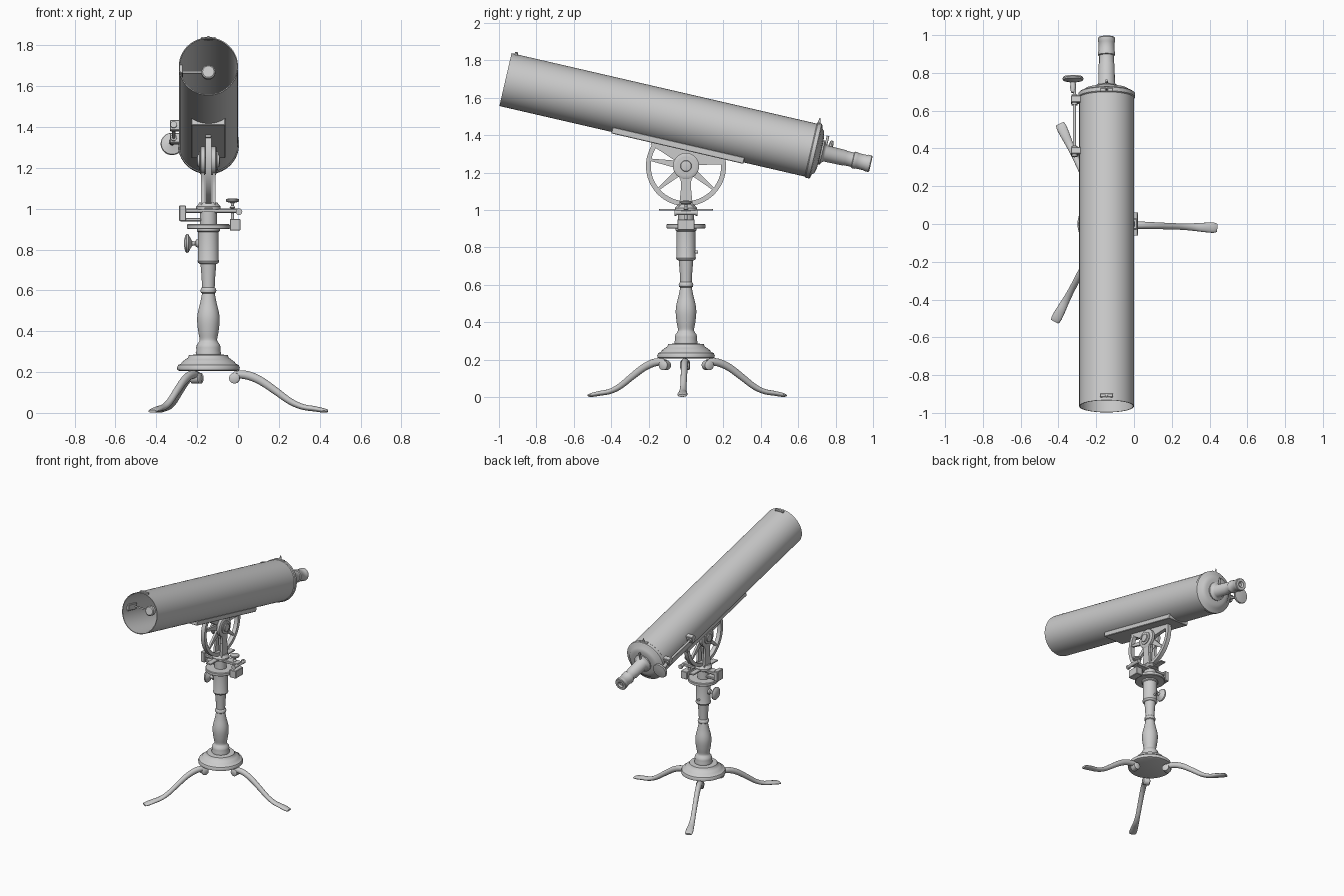
import bpy, bmesh, math
from mathutils import Matrix, Vector

AX = -0.145                                   # x of the column and tube axis
I = Matrix.Identity(4)
COL = Matrix.Translation((AX, 0, 0))          # column frame, z up
# tube frame: x across, y downwards, z from the open end to the eyepiece
TUBE = Matrix.Translation((AX, -0.965, 1.697)) @ Matrix.Rotation(math.radians(-103), 4, 'X')
ALONG_X = Matrix.Rotation(math.radians(90), 4, 'Y')
ALONG_Y = Matrix.Rotation(math.radians(-90), 4, 'X')


def at(x, y, z):
    return Matrix.Translation((x, y, z))


def finish(name, bm, m=I, angle=38):
    bmesh.ops.remove_doubles(bm, verts=bm.verts, dist=1e-5)
    bmesh.ops.recalc_face_normals(bm, faces=bm.faces)
    me = bpy.data.meshes.new(name)
    bm.to_mesh(me)
    bm.free()
    me.transform(m)
    me.shade_smooth()
    me.set_sharp_from_angle(angle=math.radians(angle))
    ob = bpy.data.objects.new(name, me)
    bpy.context.collection.objects.link(ob)
    return ob


def skin(bm, rings, closed=False):
    n = len(rings[0])
    vs = [[bm.verts.new(p) for p in r] for r in rings]
    for i in range(len(vs) if closed else len(vs) - 1):
        a, b = vs[i], vs[(i + 1) % len(vs)]
        for j in range(n):
            k = (j + 1) % n
            bm.faces.new((a[j], a[k], b[k], b[j]))
    if not closed:
        bm.faces.new(vs[0])
        bm.faces.new(vs[-1])


def lathe(name, prof, m=I, seg=32, closed=False):
    bm = bmesh.new()
    skin(bm, [[(r * math.cos(2 * math.pi * j / seg), r * math.sin(2 * math.pi * j / seg), z)
               for j in range(seg)] for r, z in prof], closed)
    return finish(name, bm, m)


def rod(name, r, z0, z1, m=I, seg=24):
    return lathe(name, [(r, z0), (r, z1)], m, seg)


def box(name, lo, hi, m=I, bevel=0.003):
    bm = bmesh.new()
    lo, hi = Vector(lo), Vector(hi)
    bmesh.ops.create_cube(bm, size=1, matrix=Matrix.Translation((lo + hi) / 2)
                          @ Matrix.Diagonal((*(hi - lo), 1)))
    if bevel:
        bmesh.ops.bevel(bm, geom=bm.edges[:], offset=bevel, segments=1, affect='EDGES')
    return finish(name, bm, m, 30)


def prism(name, pts, x0, x1, m=I):            # outline in y, z extruded along x
    bm = bmesh.new()
    skin(bm, [[(x, y, z) for y, z in pts] for x in (x0, x1)])
    return finish(name, bm, m)


def spline(pts, steps=5):                     # smooth path through the given rows
    pts = [Vector(p) for p in pts]
    p = [pts[0]] + pts + [pts[-1]]
    out = []
    for i in range(1, len(p) - 2):
        for k in range(steps):
            t = k / steps
            a, b, c, d = p[i - 1:i + 3]
            out.append(0.5 * (2 * b + (c - a) * t + (2 * a - 5 * b + 4 * c - d) * t * t
                              + (3 * b - a - 3 * c + d) * t ** 3))
    return out + [pts[-1]]


# --- pillar -------------------------------------------------------------
lathe("base_plate", [(0.14, 0.205), (0.152, 0.21), (0.154, 0.222), (0.148, 0.235), (0.135, 0.24),
                     (0.128, 0.25), (0.112, 0.262), (0.1, 0.27), (0.095, 0.283), (0.062, 0.286)], COL, 48)
bulge = spline([(0.048, 0.345), (0.043, 0.36), (0.05, 0.40), (0.055, 0.45), (0.052, 0.49),
                (0.04, 0.54), (0.031, 0.585)], 4)
lathe("pillar", [(0.06, 0.283), (0.062, 0.295), (0.058, 0.305), (0.06, 0.32), (0.056, 0.335)]
      + [tuple(p) for p in bulge]
      + [(0.037, 0.59), (0.039, 0.6), (0.036, 0.61), (0.031, 0.615), (0.033, 0.66), (0.039, 0.735)], COL)
lathe("pillar_sleeve", [(0.042, 0.73), (0.05, 0.735), (0.053, 0.743), (0.05, 0.752),
                        (0.05, 0.885), (0.056, 0.89), (0.056, 0.905)], COL)
lathe("clamp_knob", [(0.02, 0.048), (0.018, 0.06), (0.009, 0.066), (0.012, 0.08), (0.03, 0.09), (0.045, 0.098),
                     (0.047, 0.106), (0.038, 0.114), (0.015, 0.119)],
      at(AX, 0, 0.83) @ Matrix.Rotation(math.radians(-90), 4, 'Y'))
rod("sleeve_screw", 0.008, 0.04, 0.065, at(AX, 0, 0.775) @ ALONG_Y, 12)

# --- three cabriole legs: radius, height, half width, half thickness ------
leg = spline([(0.125, 0.185, 0.02, 0.016), (0.16, 0.188, 0.02, 0.02), (0.205, 0.18, 0.019, 0.021),
              (0.26, 0.155, 0.018, 0.02), (0.33, 0.107, 0.017, 0.018), (0.40, 0.057, 0.017, 0.016),
              (0.46, 0.03, 0.02, 0.014), (0.52, 0.02, 0.025, 0.013), (0.565, 0.012, 0.027, 0.011),
              (0.585, 0.008, 0.022, 0.007)])
for n, deg in enumerate((-2, 115, -118), 1):
    turn = COL @ Matrix.Rotation(math.radians(deg), 4, 'Z')
    bm = bmesh.new()
    rings = []
    for i, (r, z, w, h) in enumerate(leg):
        a, b = leg[max(i - 1, 0)], leg[min(i + 1, len(leg) - 1)]
        t = Vector((b[0] - a[0], b[1] - a[1])).normalized()
        ring = []
        for j in range(16):
            u = 2 * math.pi * j / 16
            o = h * math.sin(u)
            ring.append((r - t.y * o, w * math.cos(u), max(z + t.x * o, 0)))
        rings.append(ring)
    skin(bm, rings)
    finish(f"leg_{n}", bm, turn, 50)
    lathe(f"leg_scroll_{n}", [(0.018, -0.026), (0.026, -0.021), (0.026, 0.021), (0.018, 0.026)],
          turn @ at(0.128, 0, 0.17) @ ALONG_Y, 24)

# --- azimuth head ---------------------------------------------------------
lathe("azimuth_disc", [(0.1, 0.9), (0.105, 0.904), (0.105, 0.921), (0.1, 0.925)], COL, 48)
rod("azimuth_spindle", 0.042, 0.92, 0.985, COL)
box("azimuth_arm", (-0.28, -0.028, 0.98), (0.015, 0.028, 1.0))
box("arm_end_block", (-0.288, -0.035, 0.94), (-0.255, 0.035, 1.015))
box("lower_arm", (-0.285, -0.02, 0.938), (-0.18, 0.02, 0.955))
box("tangent_bar", (-0.165, -0.145, 0.996), (-0.125, 0.145, 1.006), bevel=0.002)
lathe("fork_foot", [(0.06, 0.995), (0.06, 1.01), (0.05, 1.02), (0.045, 1.03)], COL)
box("screw_block", (-0.04, -0.045, 0.893), (0.012, 0.045, 0.95))
rod("worm_screw", 0.012, -0.062, 0.062, at(0.008, 0, 0.985) @ ALONG_Y, 16)
for s in (-1, 1):
    rod("worm_cap", 0.016, 0.05 * s, 0.062 * s, at(0.005, 0, 0.985) @ ALONG_Y, 16)
lathe("slow_motion_knob", [(0.008, 0.94), (0.008, 1.0), (0.014, 1.005), (0.007, 1.015), (0.009, 1.028),
                           (0.03, 1.034), (0.033, 1.042), (0.03, 1.048), (0.01, 1.05)], at(-0.027, 0, 0), 24)

# --- altitude fork and toothed wheel ----------------------------------------
HUB = at(AX, 0, 1.235)
half = [(0.042, -0.235), (0.034, -0.19), (0.027, -0.12), (0.028, -0.08), (0.04, -0.05), (0.05, 0)]
for s in (-1, 1):
    prism("fork_blade", half + [(-y, z) for y, z in reversed(half)], 0.02 * s, 0.036 * s, HUB)
    flip = HUB @ Matrix.Rotation(math.radians(90 * s), 4, 'Y')
    lathe("fork_hub", [(0.07, 0.016), (0.07, 0.036), (0.064, 0.04), (0.046, 0.04), (0.046, 0.046),
                       (0.03, 0.047), (0.028, 0.054), (0.012, 0.056)], flip)
bm = bmesh.new()
rim = []
for i in range(49):
    a = math.radians(145 + 227 * i / 48)
    rim.append([(x, r * math.cos(a), r * math.sin(a))
                for x, r in ((-0.015, 0.188), (0.015, 0.188), (0.015, 0.214), (-0.015, 0.214))])
skin(bm, rim)
finish("altitude_wheel_rim", bm, HUB)
for deg in (170, 220, 270, 320):
    prism("wheel_spoke", [(0.03, -0.022), (0.195, -0.006), (0.195, 0.006), (0.03, 0.022)], -0.008, 0.008,
          HUB @ Matrix.Rotation(math.radians(deg), 4, 'X'))
prism("wheel_bracket", [(-0.19, 0.115), (-0.06, 0.03), (0, -0.02), (0.06, 0.005), (0.205, 0.01),
                        (0.21, 0.045), (-0.18, 0.135)], -0.014, 0.014, HUB)

# --- telescope tube -----------------------------------------------------------
lathe("main_tube", [(0.145, 0), (0.145, 1.69), (0.14, 1.69), (0.14, 0)], TUBE, 64, True)
lathe("rear_cap", [(0.145, 1.675), (0.15, 1.68), (0.15, 1.70), (0.143, 1.706), (0.125, 1.71),
                   (0.115, 1.722), (0.09, 1.728), (0.065, 1.73)], TUBE, 64)
lathe("primary_mirror", [(0.14, 1.6), (0.04, 1.615), (0.04, 1.63), (0.14, 1.63)], TUBE, 48, True)
lathe("eyepiece_tube", [(0.066, 1.725), (0.066, 1.738), (0.052, 1.745), (0.044, 1.755), (0.042, 1.86),
                        (0.039, 1.865), (0.039, 1.905), (0.045, 1.908), (0.045, 1.925), (0.042, 1.93),
                        (0.042, 1.975), (0.045, 1.98), (0.045, 2.0), (0.041, 2.005), (0.022, 2.005),
                        (0.012, 1.995)], TUBE)
rod("drawtube_pin", 0.007, 0.04, 0.095, TUBE @ at(0, 0, 1.748) @ Matrix.Rotation(math.pi / 2, 4, 'X'), 12)
box("saddle_plate", (-0.083, 0.118, 0.615), (0.083, 0.153, 1.34), TUBE)
lathe("secondary_mirror", [(0.028, 0.115), (0.034, 0.12), (0.034, 0.145), (0.03, 0.15)], TUBE, 32)
box("secondary_arm", (-0.141, -0.005, 0.128), (-0.02, 0.005, 0.136), TUBE, 0)
box("secondary_bracket", (-0.142, -0.022, 0.05), (-0.125, 0.022, 0.15), TUBE)

# --- sights -------------------------------------------------------------------
for name, s, top in (("front_sight", 0.025, 0.157), ("rear_sight", 1.685, 0.178)):
    box(name + "_foot", (-0.035, -0.153, s - 0.009), (0.035, -0.138, s + 0.009), TUBE)
    lathe(name, [(0.011, 0.14), (0.007, 0.155), (0.003, top)],
          TUBE @ at(0, 0, s) @ Matrix.Rotation(math.pi / 2, 4, 'X'), 12)

# --- focusing rod on the left side ------------------------------------------------
ROD = TUBE @ at(-0.17, -0.02, 0)
rod("focus_rod", 0.008, 1.36, 1.77, ROD, 16)
for s in (1.38, 1.66):
    box("focus_bracket", (-0.018, -0.025, s - 0.018), (0.04, 0.025, s + 0.018), ROD)
    rod("focus_collar", 0.016, s - 0.028, s + 0.028, ROD, 20)
lathe("focus_knob", [(0.01, 1.7), (0.016, 1.73), (0.012, 1.755), (0.03, 1.762), (0.053, 1.768), (0.056, 1.776),
                     (0.052, 1.784), (0.02, 1.788)], ROD @ at(-0.008, 0, 0))
